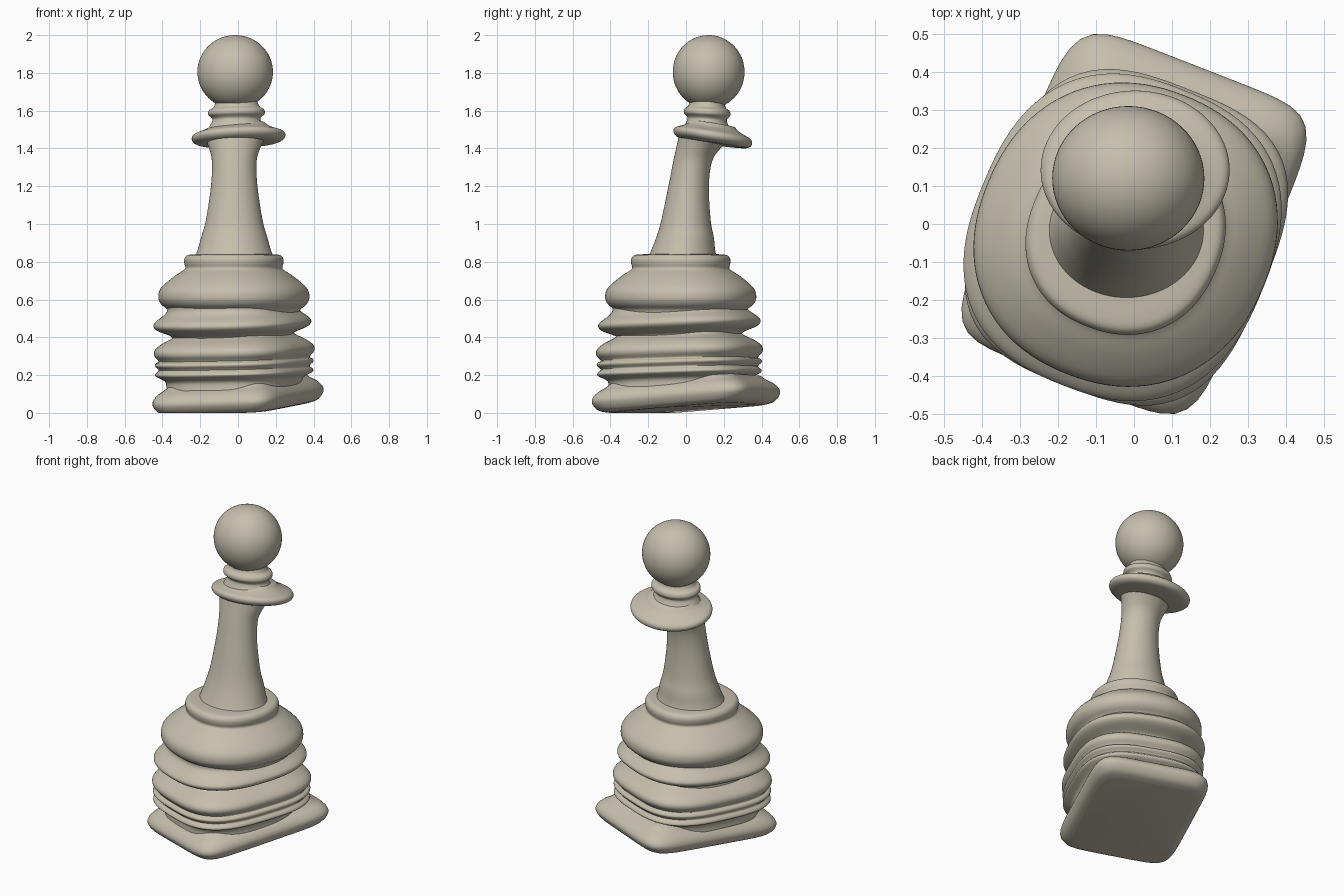
import bpy, bmesh
from math import sin, cos, tau, radians
from mathutils import Vector

if "Cube" in bpy.data.objects:
    bpy.data.objects.remove(bpy.data.objects["Cube"])

stone = bpy.data.materials.new("warm grey stone")
stone.use_nodes = True
stone.diffuse_color = (0.56, 0.52, 0.42, 1)
stone.node_tree.nodes["Principled BSDF"].inputs["Base Color"].default_value = stone.diffuse_color

SEGMENTS = 96
STEPS = 4
TWIST = radians(-22)


def outline(power, aspect):
    """Twisted superellipse, scaled to fill a box from -1 to 1."""
    points = []
    for i in range(SEGMENTS):
        c, s = cos(tau * i / SEGMENTS), sin(tau * i / SEGMENTS)
        r = (abs(c / aspect) ** power + abs(s) ** power) ** (-1 / power)
        x, y = r * c, r * s
        points.append((x * cos(TWIST) - y * sin(TWIST), x * sin(TWIST) + y * cos(TWIST)))
    wide = max(p[0] for p in points)
    deep = max(p[1] for p in points)
    return [(x / wide, y / deep) for x, y in points]


def smooth_rows(rows):
    """Pass a soft curve through the profile rows."""
    rows = [Vector(r) for r in rows]
    padded = [rows[0]] + rows + [rows[-1]]
    result = []
    for a, b, c, d in zip(padded, padded[1:], padded[2:], padded[3:]):
        for k in range(STEPS):
            t = k / STEPS
            result.append(b + (c - a) * t / 2 + (a * 2 - b * 5 + c * 4 - d) * t * t / 2
                          + (b * 3 - a - c * 3 + d) * t ** 3 / 2)
    return result + [rows[-1]]


def finish(name, bm):
    bmesh.ops.recalc_face_normals(bm, faces=bm.faces)
    mesh = bpy.data.meshes.new(name)
    bm.to_mesh(mesh)
    bm.free()
    mesh.materials.append(stone)
    obj = bpy.data.objects.new(name, mesh)
    bpy.context.collection.objects.link(obj)
    bpy.ops.object.select_all(action="DESELECT")
    obj.select_set(True)
    bpy.context.view_layer.objects.active = obj
    bpy.ops.object.shade_smooth_by_angle(angle=radians(50))


def loft(name, rows, power=2, aspect=1, depth=1, tilt=(0, 0)):
    """Rows hold height, half width, centre x and centre y."""
    shape = outline(power, aspect)
    bm = bmesh.new()
    rings = []
    for z, r, cx, cy in smooth_rows(rows):
        rings.append([bm.verts.new((cx + x * r, cy + y * r * depth,
                                    max(0, z + x * r * tilt[0] + y * r * tilt[1])))
                      for x, y in shape])
    for low, high in zip(rings, rings[1:]):
        for i in range(SEGMENTS):
            j = (i + 1) % SEGMENTS
            bm.faces.new((low[i], low[j], high[j], high[i]))
    bm.faces.new(rings[0][::-1])
    bm.faces.new(rings[-1])
    finish(name, bm)


def centred(profile, cx, cy):
    return [(z, r, cx, cy) for z, r in profile]


# Square foot, tipped up towards the back left
loft("plinth", centred([(.022, .37), (.035, .42), (.07, .45), (.10, .45), (.13, .425),
                        (.155, .385), (.175, .36)], 0, 0),
     power=7, aspect=.76, depth=1.1, tilt=(.055, .065))

# Stacked soft square mouldings
loft("lower_rings", centred([(.13, .36), (.175, .365), (.205, .415), (.222, .415), (.238, .4),
                             (.26, .42), (.275, .415), (.285, .4), (.315, .423), (.345, .42),
                             (.375, .385), (.41, .32), (.43, .32)], -.02, -.035),
     power=3, aspect=.88, depth=1.04, tilt=(.025, .025))
loft("middle_ring", centred([(.39, .32), (.415, .325), (.445, .395), (.47, .418), (.495, .405),
                             (.525, .365), (.55, .345), (.58, .345)], -.03, -.035),
     power=2.5, aspect=.92, depth=1.03, tilt=(.025, .035))

# Rounded shoulder with a rim
loft("shoulder", centred([(.53, .345), (.55, .355), (.575, .385), (.61, .4), (.66, .387),
                          (.72, .32), (.755, .267), (.77, .257), (.79, .262), (.815, .262),
                          (.835, .245), (.84, .2)], -.022, -.028),
     power=2.2, aspect=.95)

# Leaning stem
loft("stem", [(.81, .215, -.02, -.02), (.86, .195, -.02, -.015), (.93, .175, -.02, -.005),
              (1.02, .15, -.02, 0), (1.2, .123, -.02, .014), (1.33, .118, -.02, .035),
              (1.4, .135, -.018, .065), (1.46, .16, -.015, .1)], depth=.87)

# Tilted collar disc
loft("collar", centred([(1.425, .16), (1.43, .215), (1.445, .242), (1.465, .248), (1.482, .235),
                        (1.495, .2), (1.51, .165), (1.53, .14)], .003, .142),
     depth=.84, tilt=(.04, -.13))

# Necking rings under the head
loft("neck", centred([(1.48, .17), (1.52, .143), (1.55, .127), (1.565, .132), (1.582, .15),
                      (1.605, .145), (1.62, .122), (1.65, .11)], -.008, .112),
     depth=.82, tilt=(.02, -.05))

# Ball head
ball = bmesh.new()
bmesh.ops.create_uvsphere(ball, u_segments=64, v_segments=32, radius=1)
for v in ball.verts:
    v.co = Vector((v.co.x * .2 - .015, v.co.y * .19 + .12, v.co.z * .195 + 1.805))
finish("head", ball)
